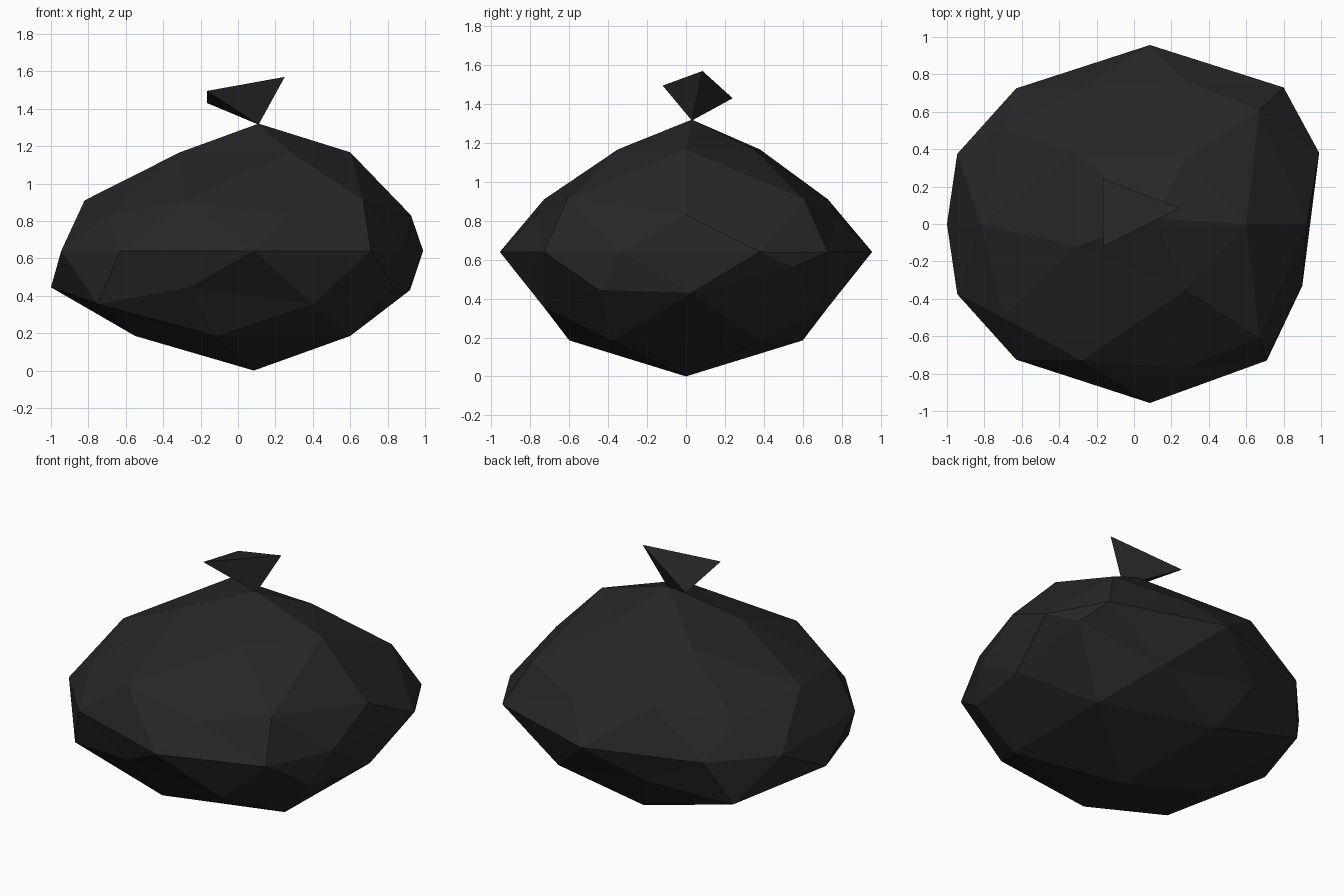
import bpy, bmesh
from mathutils import Vector

if "Cube" in bpy.data.objects:
    bpy.data.objects.remove(bpy.data.objects["Cube"])

coal = bpy.data.materials.new("coal black")
coal.diffuse_color = (0.02, 0.02, 0.02, 1)
coal.use_nodes = True
coal.node_tree.nodes["Principled BSDF"].inputs["Base Color"].default_value = coal.diffuse_color


def finish(name, bm):
    bmesh.ops.recalc_face_normals(bm, faces=bm.faces)
    me = bpy.data.meshes.new(name)
    bm.to_mesh(me)
    bm.free()
    me.materials.append(coal)
    ob = bpy.data.objects.new(name, me)
    bpy.context.collection.objects.link(ob)


# Faceted lump: icosphere rings reshaped; each ring is height + (x, |y|) from right to left
rings = {
    1.0: (1.32, [(0.11, 0)]),
    0.851: (1.167, [(0.60, 0), (0.28, 0.35), (-0.31, 0.38)]),
    0.526: (0.91, [(0.67, 0.61), (-0.28, 0.73), (-0.82, 0)]),
    0.447: (0.83, [(0.925, 0), (0.26, 0.77), (-0.70, 0.50)]),
    0.0: (0.64, [(0.90, 0.33), (0.71, 0.73), (0.085, 0.957), (-0.63, 0.725), (-0.945, 0.375)]),
    -0.447: (0.445, [(0.83, 0.45), (-0.26, 0.77), (-1.0, 0)]),
    -0.526: (0.355, [(0.92, 0), (0.40, 0.73), (-0.75, 0.59)]),
    -0.851: (0.185, [(0.60, 0.38), (-0.12, 0.60), (-0.55, 0)]),
    -1.0: (0.0, [(0.085, 0)]),
}
# Uneven spots that break the left/right mirror: old position -> new position
dents = [
    ((0.11, 0, 1.32), (0.11, 0.03, 1.32)),
    ((-0.31, -0.38, 1.167), (-0.31, -0.12, 1.167)),
    ((0.90, 0.33, 0.64), (0.99, 0.38, 0.64)),
    ((0.71, 0.73, 0.64), (0.80, 0.73, 0.64)),
    ((0.83, 0.45, 0.445), (0.88, 0.55, 0.56)),
    ((0.92, 0, 0.355), (0.92, 0.03, 0.43)),
]
bm = bmesh.new()
bmesh.ops.create_icosphere(bm, subdivisions=2, radius=1)
groups = {}
for v in bm.verts:
    level = min(rings, key=lambda k: abs(k - v.co.z))
    groups.setdefault(level, []).append(v)
for level, verts in groups.items():
    z, pts = rings[level]
    xs = sorted({round(v.co.x, 2) + 0.0 for v in verts}, reverse=True)
    for v in verts:
        i = min(range(len(xs)), key=lambda k: abs(xs[k] - v.co.x))
        x, y = pts[min(i, len(pts) - 1)]
        v.co = (x, y if v.co.y > 0 else -y, z)
for old, new in dents:
    v = min(bm.verts, key=lambda w: (w.co - Vector(old)).length)
    v.co = new
finish("lump_body", bm)

# Tilted three-sided knot on top, point down
bm = bmesh.new()
tip = bm.verts.new((0.11, 0.03, 1.315))
rim = [bm.verts.new(p) for p in ((-0.165, -0.12, 1.495), (0.25, 0.085, 1.57), (-0.165, 0.24, 1.43))]
bm.faces.new(rim)
for i in range(3):
    bm.faces.new((tip, rim[(i + 1) % 3], rim[i]))
finish("top_knot", bm)
